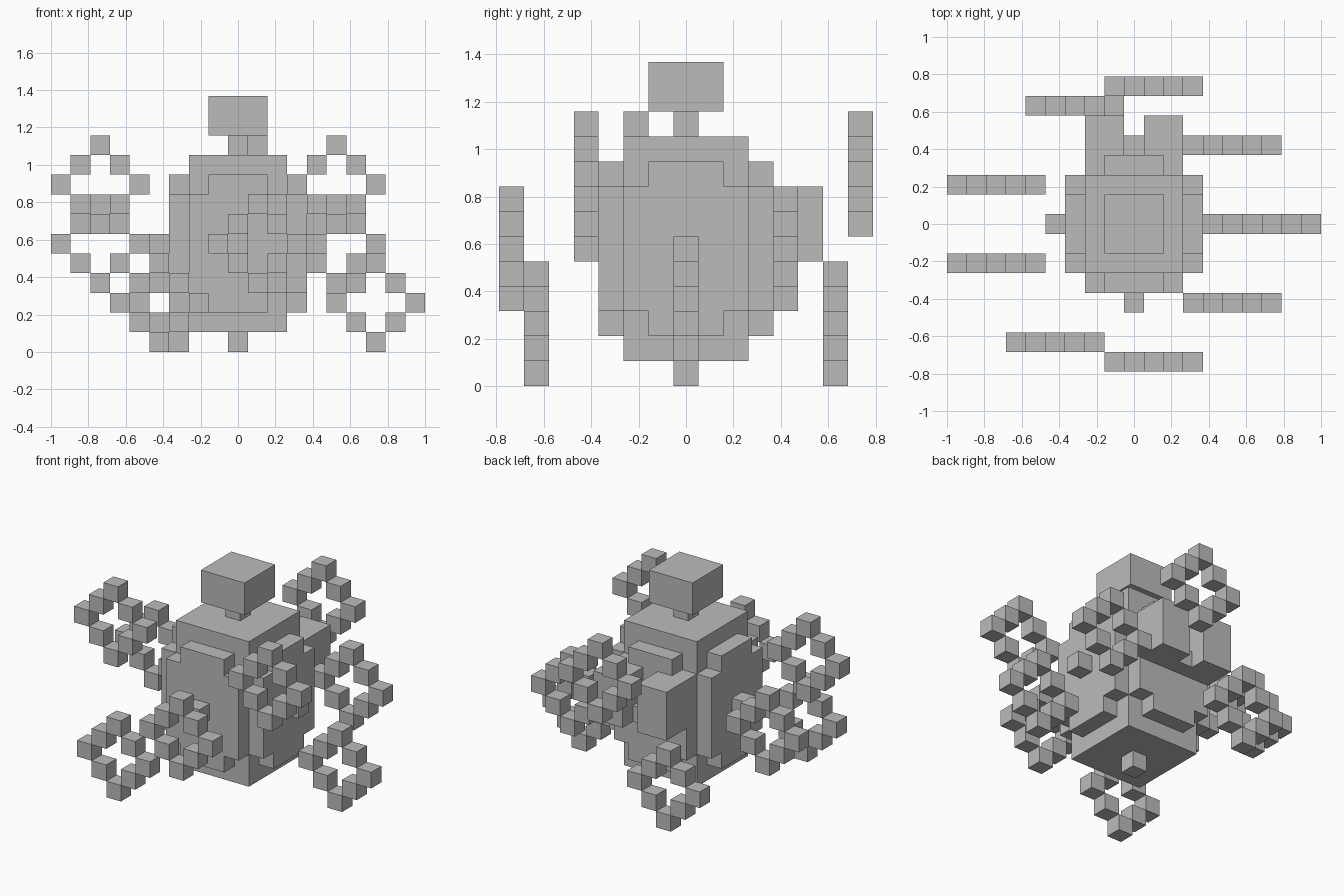
import bpy
import bmesh
from mathutils import Vector

U = 2 / 19  # edge of one block

cube = bpy.data.objects.get("Cube")
if cube:
    bpy.data.objects.remove(cube, do_unlink=True)

# Single flat grey
grey = bpy.data.materials.new("plain grey")
grey.use_nodes = True
colour = (0.5, 0.5, 0.5, 1)
grey.diffuse_color = colour
grey.node_tree.nodes["Principled BSDF"].inputs["Base Color"].default_value = colour

AXES = [Vector(a) for a in ((1, 0, 0), (0, 1, 0), (0, 0, 1))]


def blocks(name, cells):
    """Outer skin of a set of unit blocks, flat areas merged."""
    cells = set(cells)
    bm = bmesh.new()
    for cell in cells:
        centre = Vector(cell) + Vector((0, 0, 0.5))
        for i, axis in enumerate(AXES):
            for sign in (1, -1):
                if tuple(int(v) for v in Vector(cell) + sign * axis) in cells:
                    continue
                s, t = AXES[(i + 1) % 3] / 2, AXES[(i + 2) % 3] / 2 * sign
                mid = centre + axis * sign / 2
                corners = (mid - s - t, mid + s - t, mid + s + t, mid - s + t)
                bm.faces.new([bm.verts.new(c * U) for c in corners])
    bmesh.ops.remove_doubles(bm, verts=bm.verts, dist=U / 100)
    bmesh.ops.dissolve_limit(bm, angle_limit=0.01, verts=bm.verts, edges=bm.edges)
    mesh = bpy.data.meshes.new(name)
    bm.to_mesh(mesh)
    bm.free()
    mesh.materials.append(grey)
    obj = bpy.data.objects.new(name, mesh)
    bpy.context.collection.objects.link(obj)
    return obj


def box(x0, x1, y0, y1, z0, z1):
    return [(x, y, z) for x in range(x0, x1 + 1)
            for y in range(y0, y1 + 1) for z in range(z0, z1 + 1)]


# Rounded body: overlapping boxes given as half extents about its middle
MID = 5
body = []
for a, b, c in ((3, 2, 2), (2, 3, 2), (3, 1, 3), (1, 3, 3), (2, 2, 4)):
    body += box(-a, a, -b, b, MID - c, MID + c)
blocks("body", body)

# Head on its neck, and a stub on every other side of the body
blocks("head", box(-1, 1, -1, 1, 11, 12))
for name, cell in (("neck", (0, 0, 10)), ("base_stub", (0, 0, 0)),
                   ("left_stub", (4, 0, MID)), ("right_stub", (-4, 0, MID)),
                   ("front_stub", (0, -4, MID)), ("back_stub", (0, 4, MID))):
    blocks(name, [cell])

# Pair of blocks on the back
blocks("left_back_block", box(1, 2, 4, 5, 5, 7))
blocks("right_back_block", box(-2, -1, 4, 5, 5, 7))

# Floating diamond rings, each centred on one cell and facing the front
RING_CENTRES = {
    "front_ring": (1, -7, 5), "front_low_ring": (-4, -6, 2),
    "left_front_ring": (5, -4, 8), "right_front_ring": (-7, -2, 8),
    "left_low_ring": (7, 0, 2), "right_back_ring": (-7, 2, 5),
    "left_back_ring": (5, 4, 5), "back_low_ring": (-3, 6, 2),
    "back_high_ring": (1, 7, 8),
}
for name, (x, y, z) in RING_CENTRES.items():
    blocks(name, [(x + i, y, z + k) for i in range(-2, 3)
                  for k in range(-2, 3) if abs(i) + abs(k) == 2])
